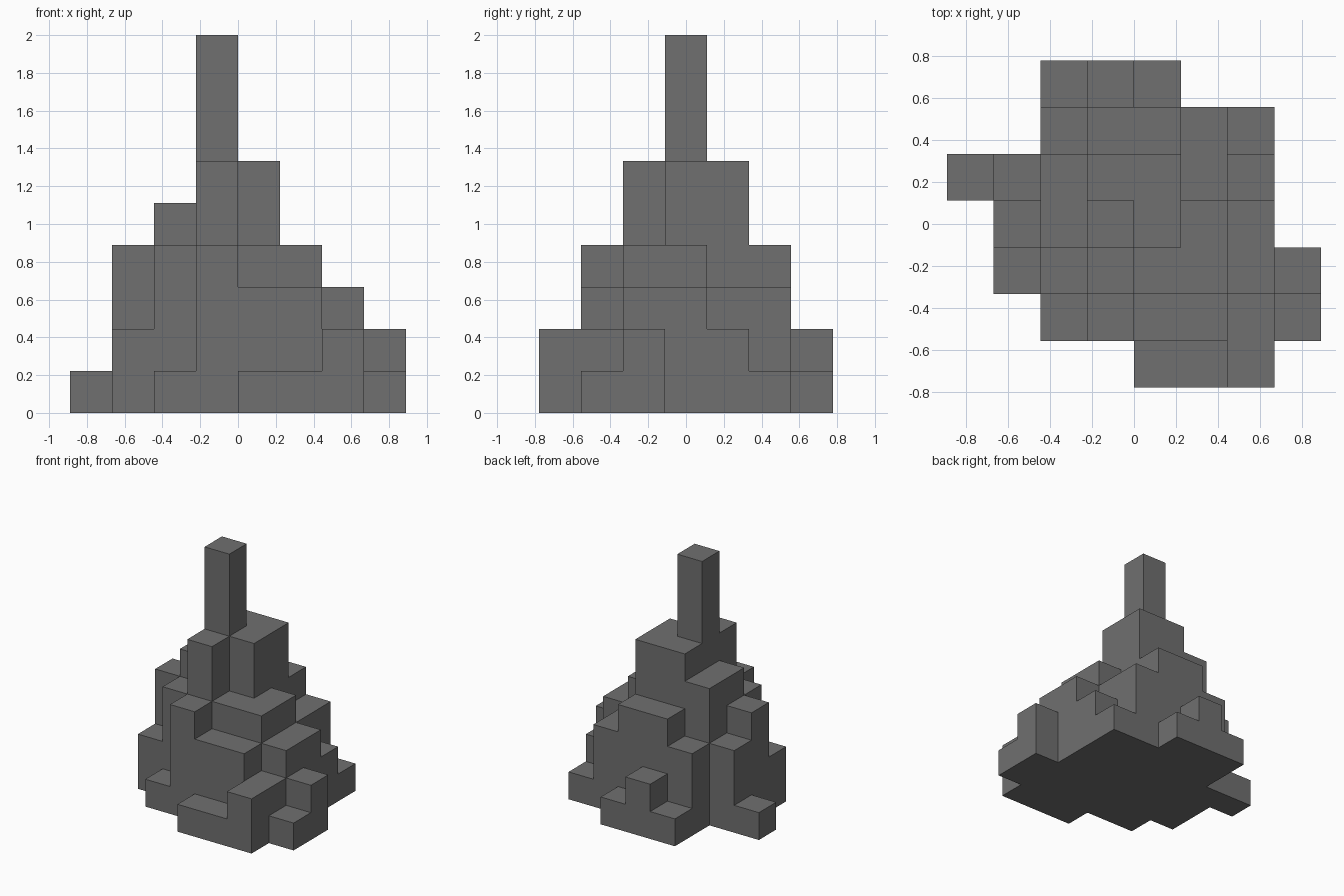
import bpy
import bmesh
from mathutils import Vector

default = bpy.data.objects.get("Cube")
if default:
    bpy.data.objects.remove(default, do_unlink=True)

UNIT = 2 / 9  # edge of one block

# Block heights, one string per row from back to front, left to right along x
ROWS = [
    "00121000",
    "00344310",
    "13566320",
    "04596430",
    "02464432",
    "00143321",
    "00001120",
]
COLS = len(ROWS[0])


def height(col, row):
    if 0 <= col < COLS and 0 <= row < len(ROWS):
        return int(ROWS[row][col])
    return 0


def to_world(x, row, z):
    return Vector((x - COLS / 2, len(ROWS) / 2 - row, z)) * UNIT


stone = bpy.data.materials.new("dark_grey_stone")
stone.use_nodes = True
colour = (0.16, 0.16, 0.16, 1)
stone.diffuse_color = colour
stone.node_tree.nodes["Principled BSDF"].inputs["Base Color"].default_value = colour

bm = bmesh.new()


def quad(*corners):
    bm.faces.new([bm.verts.new(to_world(*c)) for c in corners])


for row in range(len(ROWS)):
    for col in range(COLS):
        h = height(col, row)
        if not h:
            continue
        ring = [(col, row), (col, row + 1), (col + 1, row + 1), (col + 1, row)]
        # Step top and underside
        quad(*[(x, y, h) for x, y in ring])
        quad(*[(x, y, 0) for x, y in reversed(ring)])
        # Walls wherever the neighbouring column is lower
        for i, (dx, dy) in enumerate([(-1, 0), (0, 1), (1, 0), (0, -1)]):
            (ax, ay), (bx, by) = ring[i], ring[(i + 1) % 4]
            for z in range(height(col + dx, row + dy), h):
                quad((ax, ay, z), (bx, by, z), (bx, by, z + 1), (ax, ay, z + 1))

# Join the blocks into one shell with clean flat faces
bmesh.ops.remove_doubles(bm, verts=bm.verts[:], dist=0.001)
bmesh.ops.dissolve_limit(bm, angle_limit=0.01, verts=bm.verts[:], edges=bm.edges[:])

mesh = bpy.data.meshes.new("stepped_tower")
bm.to_mesh(mesh)
bm.free()
mesh.materials.append(stone)
bpy.context.scene.collection.objects.link(bpy.data.objects.new("stepped_tower", mesh))
